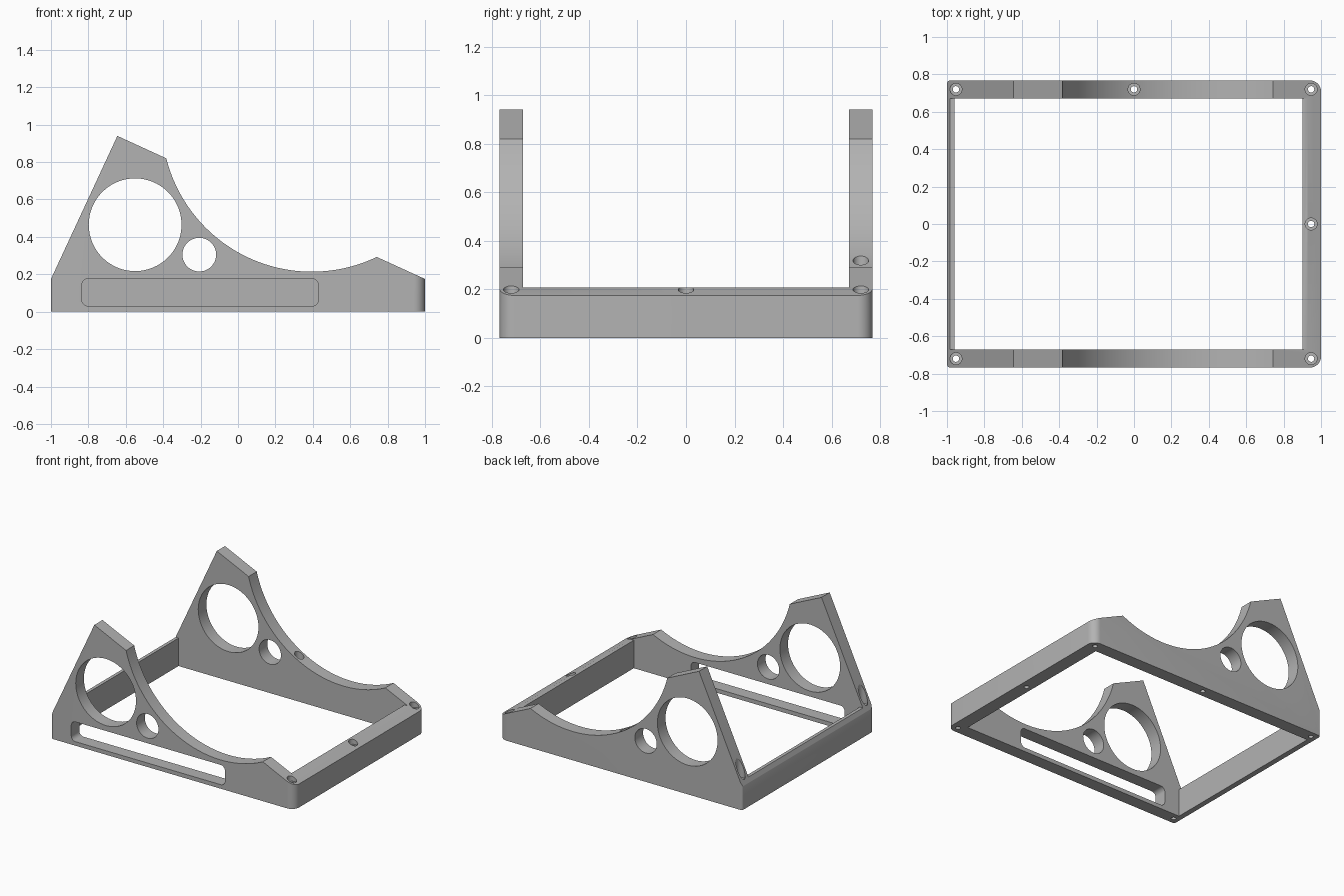
import bpy, bmesh
from math import cos, sin, pi, radians

cube = bpy.data.objects.get("Cube")
if cube:
    bpy.data.objects.remove(cube, do_unlink=True)

HALF_Y, INNER_Y = 0.768, 0.672
grey = bpy.data.materials.new("plain_grey")
grey.use_nodes = True
grey.diffuse_color = (0.45, 0.45, 0.45, 1)
grey.node_tree.nodes["Principled BSDF"].inputs["Base Color"].default_value = grey.diffuse_color


def prism(name, outline, low, high, axis="Z"):
    """Extrude a 2D outline along z, or an (x, z) outline along y."""
    bm = bmesh.new()
    place = (lambda u, v: (u, v, low)) if axis == "Z" else (lambda u, v: (u, low, v))
    face = bm.faces.new([bm.verts.new(place(u, v)) for u, v in outline])
    moved = bmesh.ops.extrude_face_region(bm, geom=[face])["geom"]
    shift = (0, 0, high - low) if axis == "Z" else (0, high - low, 0)
    bmesh.ops.translate(bm, vec=shift, verts=[g for g in moved if isinstance(g, bmesh.types.BMVert)])
    bmesh.ops.recalc_face_normals(bm, faces=bm.faces)
    mesh = bpy.data.meshes.new(name)
    bm.to_mesh(mesh)
    bm.free()
    mesh.materials.append(grey)
    obj = bpy.data.objects.new(name, mesh)
    bpy.context.collection.objects.link(obj)
    return obj


def arc(cx, cy, r, start, end, steps):
    angles = [radians(start + (end - start) * i / steps) for i in range(steps + 1)]
    return [(cx + r * cos(a), cy + r * sin(a)) for a in angles]


def circle(cx, cy, r, sides=64):
    return arc(cx, cy, r, 0, 360, sides)[:-1]


def rounded_rect(x0, x1, y0, y1, r_left, r_right):
    return (arc(x1 - r_right, y1 - r_right, r_right, 0, 90, 10)
            + arc(x0 + r_left, y1 - r_left, r_left, 90, 180, 10)
            + arc(x0 + r_left, y0 + r_left, r_left, 180, 270, 10)
            + arc(x1 - r_right, y0 + r_right, r_right, 270, 360, 10))


def box(x0, x1, y0, y1):
    return [(x0, y0), (x1, y0), (x1, y1), (x0, y1)]


def combine(obj, tool, operation="DIFFERENCE"):
    mod = obj.modifiers.new(operation, "BOOLEAN")
    mod.operation, mod.solver, mod.object = operation, "EXACT", tool
    tool.hide_render = True
    bpy.context.view_layer.objects.active = obj
    bpy.ops.object.modifier_apply(modifier=mod.name)
    bpy.data.objects.remove(tool, do_unlink=True)


# Side profile with the peak, the long scooped curve and the low front slope
profile = ([(-1.05, 0), (-1.05, 0.067), (-0.645, 0.94)]
           + arc(0.395, 1.017, 0.803, 194.2, 295.6, 64)
           + [(1.05, 0.152), (1.05, 0)])
frame = prism("stand_frame", profile, -1, 1, "Y")

# Footprint with rounded vertical corners
combine(frame, prism("footprint", rounded_rect(-1, 1, -HALF_Y, HALF_Y, 0.018, 0.06), -1, 2), "INTERSECT")

# Open middle, and low flat tops on the two end rails
combine(frame, prism("opening", box(-0.96, 0.9, -INNER_Y, INNER_Y), -1, 2))
combine(frame, prism("rail_trim", box(-1.2, 1.2, -INNER_Y, INNER_Y), 0.208, 2))

# Round windows through both side walls
combine(frame, prism("large_window", circle(-0.55, 0.465, 0.248), -2, 2, "Y"))
combine(frame, prism("small_window", circle(-0.207, 0.305, 0.09), -2, 2, "Y"))

# Long slot in the front wall only
combine(frame, prism("slot", rounded_rect(-0.835, 0.43, 0.03, 0.177, 0.035, 0.035), -1, 0, "Y"))

# Screw holes with counterbores: x, y, counterbore floor
screws = [(x, y, floor) for x, floor in ((-0.952, 0.2), (0.947, 0.17)) for y in (-0.72, 0.72)]
screws += [(0, 0.72, 0.27), (0.947, 0, 0.17)]
for x, y, floor in screws:
    combine(frame, prism("screw_hole", circle(x, y, 0.017, 24), -1, 2))
    combine(frame, prism("counterbore", circle(x, y, 0.032, 32), floor, 2))

# Smooth curves, crisp edges
bpy.ops.object.select_all(action="DESELECT")
frame.select_set(True)
bpy.context.view_layer.objects.active = frame
bpy.ops.object.shade_smooth_by_angle(angle=radians(25))
